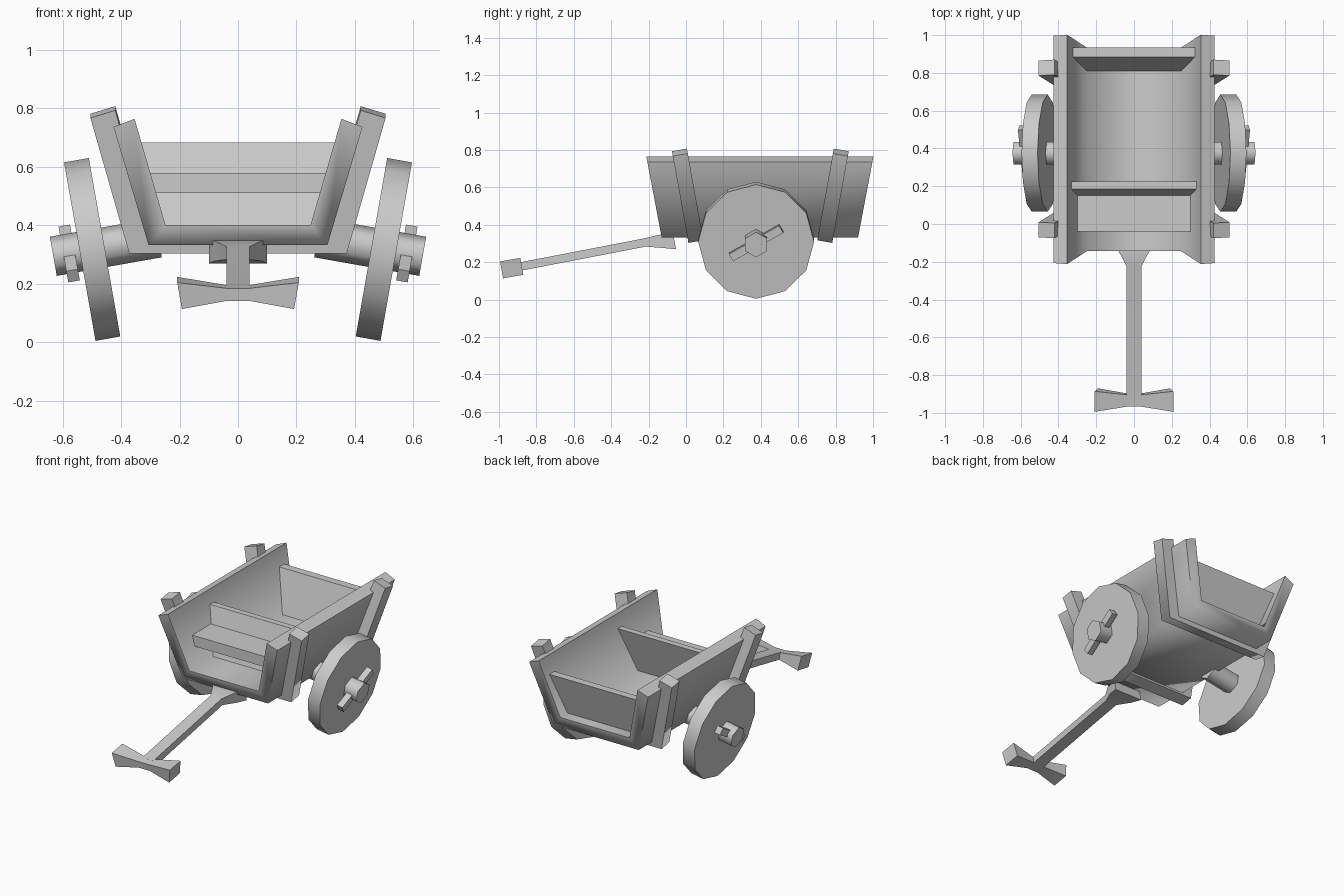
import bpy, bmesh, math
from mathutils import Matrix, Vector

if "Cube" in bpy.data.objects:
    bpy.data.objects.remove(bpy.data.objects["Cube"], do_unlink=True)

grey = bpy.data.materials.new("plain_grey")
grey.use_nodes = True
grey.diffuse_color = (0.6, 0.6, 0.6, 1)
grey.node_tree.nodes["Principled BSDF"].inputs["Base Color"].default_value = (0.6, 0.6, 0.6, 1)


def finish(name, bm, smooth=80, mirror=False):
    """Turn a bmesh into a shaded object, optionally mirrored across x."""
    bmesh.ops.recalc_face_normals(bm, faces=bm.faces)
    mesh = bpy.data.meshes.new(name)
    bm.to_mesh(mesh)
    bm.free()
    mesh.materials.append(grey)
    obj = bpy.data.objects.new(name, mesh)
    bpy.context.collection.objects.link(obj)
    if mirror:
        obj.modifiers.new("mirror", "MIRROR")
    bpy.ops.object.select_all(action="DESELECT")
    obj.select_set(True)
    bpy.context.view_layer.objects.active = obj
    bpy.ops.object.shade_smooth_by_angle(angle=math.radians(smooth))
    return obj


def loft(name, rings, smooth=80):
    """Skin a list of matching closed rings and cap both ends."""
    bm = bmesh.new()
    loops = [[bm.verts.new(p) for p in ring] for ring in rings]
    n = len(loops[0])
    for a, b in zip(loops, loops[1:]):
        for i in range(n):
            j = (i + 1) % n
            bm.faces.new((a[i], a[j], b[j], b[i]))
    bm.faces.new(loops[0])
    bm.faces.new(loops[-1])
    return finish(name, bm, smooth)


def u_profile(outer_top, inner_top, inner_low, outer_low):
    """Closed U section in x and z from its right half."""
    half = [outer_low, outer_top, inner_top, inner_low]
    return half + [(-x, z) for x, z in reversed(half)]


# Tub: floor and two flared sides, ends raked outwards
tub = u_profile((0.426, 0.736), (0.354, 0.764), (0.248, 0.40), (0.306, 0.332))
rake = lambda z: 0.19 * (z - 0.332)
loft("tub", [[(x, -0.13 - rake(z), z) for x, z in tub],
             [(x, 0.92 + rake(z), z) for x, z in tub]])

# Two U-shaped support frames leaning away from each other
rib = u_profile((0.505, 0.774), (0.42, 0.80), (0.297, 0.37), (0.372, 0.31))
for name, lean, middle in (("front_frame", -0.18, 0.053), ("back_frame", 0.18, 0.742)):
    loft(name, [[(x, middle + lean * (z - 0.31) + d, z - lean * d) for x, z in rib]
                for d in (-0.04, 0.04)])


# End boards fitted between the flared sides
def wall_x(z):
    return 0.255 + 0.29 * (z - 0.40)


def board(name, y_low, y_top, z_low, z_top, depth):
    rings = []
    for d in (0, depth):
        rings.append([(s * wall_x(z), y + d, z) for s, y, z in (
            (-1, y_low, z_low), (1, y_low, z_low), (1, y_top, z_top), (-1, y_top, z_top))])
    loft(name, rings, 30)


board("front_board", 0.09, 0.185, 0.37, 0.683, 0.04)
board("back_board", 0.80, 0.885, 0.37, 0.66, 0.05)
board("front_seat_plank", -0.04, -0.04, 0.51, 0.578, 0.19)


# Wheels, axle stubs and pins share a tilted axle direction
TILT = Matrix.Rotation(math.radians(10), 4, "Y")
HUB = Matrix.Translation((0.499, 0.375, 0.317)) @ TILT


def axle_part(name, sides, radius, start, end):
    bm = bmesh.new()
    bmesh.ops.create_cone(bm, cap_ends=True, segments=sides, radius1=radius,
                          radius2=radius, depth=end - start)
    along = Matrix.Translation(((start + end) / 2, 0, 0)) @ Matrix.Rotation(math.pi / 2, 4, "Y")
    # one corner of the polygon points straight up
    bmesh.ops.rotate(bm, verts=bm.verts, matrix=Matrix.Rotation(math.pi / 2, 3, "Z"))
    up = max((along @ v.co).z for v in bm.verts)
    if up < radius * 0.99:
        bmesh.ops.rotate(bm, verts=bm.verts, matrix=Matrix.Rotation(math.pi / sides, 3, "Z"))
    bmesh.ops.transform(bm, verts=bm.verts, matrix=HUB @ along)
    finish(name, bm, 35 if sides > 6 else 65, True)


axle_part("wheels", 12, 0.31, -0.043, 0.043)
axle_part("axle_stubs", 6, 0.068, -0.23, 0.135)

bm = bmesh.new()
bmesh.ops.create_cube(bm, size=1)
pin = (HUB @ Matrix.Translation((0.08, 0, 0)) @ Matrix.Rotation(math.radians(30), 4, "X")
       @ Matrix.Diagonal((0.04, 0.31, 0.045, 1)))
bmesh.ops.transform(bm, verts=bm.verts, matrix=pin)
finish("wheel_pins", bm, 30, True)


# Pull shaft, flaring where it meets the tub
def box_ring(y, z, half_x, half_z):
    return [(sx * half_x, y - sz * 0.18 * half_z, z + sz * half_z)
            for sx, sz in ((-1, -1), (1, -1), (1, 1), (-1, 1))]


loft("pull_shaft", [box_ring(-0.92, 0.17, 0.04, 0.022), box_ring(-0.22, 0.305, 0.04, 0.022),
                    box_ring(-0.13, 0.312, 0.085, 0.036), box_ring(-0.06, 0.305, 0.1, 0.036)], 40)

# Bow-tie cross handle
handle = []
for x, half_y, half_z in ((-0.2, 0.055, 0.046), (-0.04, 0.032, 0.022),
                          (0.04, 0.032, 0.022), (0.2, 0.055, 0.046)):
    ring = [Vector((x + math.copysign(0.008, x) * sz * (abs(x) > 0.1), sy * half_y, sz * half_z))
            for sy, sz in ((-1, -1), (1, -1), (1, 1), (-1, 1))]
    place = Matrix.Translation((0, -0.932, 0.168)) @ Matrix.Rotation(math.radians(10), 4, "X")
    handle.append([place @ p for p in ring])
loft("handle", handle, 50)
